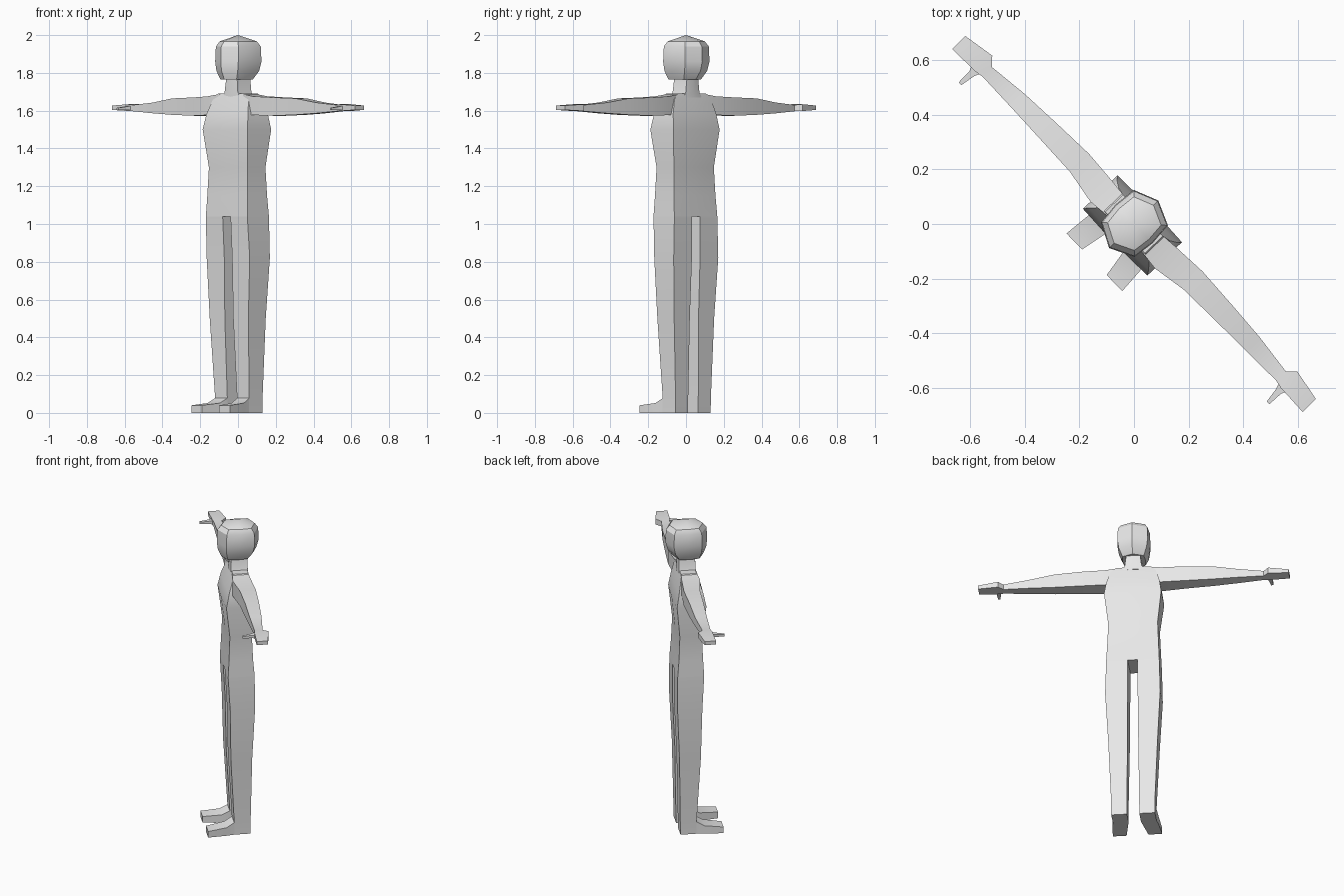
import bpy, bmesh, math

if "Cube" in bpy.data.objects:
    bpy.data.objects.remove(bpy.data.objects["Cube"])

TURN = math.radians(-46)   # the figure stands turned about the vertical axis

grey = bpy.data.materials.new("plain grey")
grey.diffuse_color = (0.8, 0.8, 0.8, 1)
grey.use_nodes = True
grey.node_tree.nodes["Principled BSDF"].inputs["Base Color"].default_value = grey.diffuse_color


def loft(name, rings, mirror=False, apex=None):
    """Skin a list of equal-length rings; close both ends (or run to an apex)."""
    bm = bmesh.new()
    loops = [[bm.verts.new(p) for p in ring] for ring in rings]
    n = len(loops[0])
    for a, b in zip(loops, loops[1:]):
        for i in range(n):
            j = (i + 1) % n
            bm.faces.new((a[i], a[j], b[j], b[i]))
    bm.faces.new(loops[0])
    if apex:
        tip = bm.verts.new(apex)
        for i in range(n):
            bm.faces.new((loops[-1][i], loops[-1][(i + 1) % n], tip))
    else:
        bm.faces.new(loops[-1])
    bmesh.ops.recalc_face_normals(bm, faces=bm.faces)
    mesh = bpy.data.meshes.new(name)
    bm.to_mesh(mesh)
    bm.free()
    mesh.materials.append(grey)
    obj = bpy.data.objects.new(name, mesh)
    bpy.context.collection.objects.link(obj)
    obj.rotation_euler.z = TURN
    bpy.ops.object.select_all(action='DESELECT')
    obj.select_set(True)
    bpy.context.view_layer.objects.active = obj
    bpy.ops.object.shade_smooth_by_angle(angle=math.radians(30))
    if mirror:
        m = obj.modifiers.new("mirror", 'MIRROR')
        m.use_clip = False
    return obj


def trunk_ring(z, w, front, back, bulge=0.006):
    """Box section with slightly raised centre lines front and back."""
    return [(-w, front, z), (0, front - bulge, z), (w, front, z),
            (w, back, z), (0, back + bulge, z), (-w, back, z)]


def box_z(z, x0, x1, front, back):
    return [(x0, front, z), (x1, front, z), (x1, back, z), (x0, back, z)]


def box_x(x, front, back, low, high):
    return [(x, front, low), (x, back, low), (x, back, high), (x, front, high)]


def box_y(y, x0, x1, low, high):
    return [(x0, y, low), (x1, y, low), (x1, y, high), (x0, y, high)]


# Torso from hips to shoulders
loft("torso", [trunk_ring(*r) for r in (
    (1.04, 0.158, -0.084, 0.075, 0.0),
    (1.15, 0.153, -0.078, 0.066),
    (1.30, 0.147, -0.072, 0.060),
    (1.50, 0.170, -0.096, 0.080),
    (1.585, 0.158, -0.078, 0.066),
    (1.66, 0.135, -0.054, 0.052),
    (1.69, 0.105, -0.045, 0.045))])

# Neck
loft("neck", [trunk_ring(*r) for r in (
    (1.67, 0.065, -0.050, 0.052),
    (1.70, 0.050, -0.050, 0.050),
    (1.80, 0.038, -0.045, 0.050))])

# Head: faceted, eight-sided, rising to a low point
outline = [(-0.088, -0.083), (0, -0.127), (0.088, -0.083), (0.098, 0),
           (0.090, 0.086), (0, 0.124), (-0.090, 0.086), (-0.098, 0)]
loft("head", [[(x * s, y * s + dy, z) for x, y in outline] for z, s, dy in (
    (1.765, 0.70, -0.012),
    (1.81, 0.92, -0.004),
    (1.86, 1.0, 0),
    (1.94, 0.97, 0),
    (1.967, 0.80, 0))], apex=(0, 0, 2.0))

# Legs
loft("legs", [box_z(*r) for r in (
    (1.04, 0.030, 0.158, -0.084, 0.075),
    (0.82, 0.030, 0.164, -0.072, 0.076),
    (0.50, 0.032, 0.147, -0.066, 0.062),
    (0.08, 0.037, 0.130, -0.043, 0.055),
    (0.00, 0.037, 0.130, -0.043, 0.053))], mirror=True)

# Feet, turned slightly outward
loft("feet", [box_y(*r) for r in (
    (0.00, 0.039, 0.128, 0.0, 0.076),
    (-0.043, 0.037, 0.130, 0.0, 0.078),
    (-0.090, 0.045, 0.138, 0.0, 0.052),
    (-0.202, 0.065, 0.147, 0.0, 0.040))], mirror=True)

# Arms and flat hands
loft("arms", [box_x(*r) for r in (
    (0.09, -0.050, 0.045, 1.580, 1.688),
    (0.17, -0.058, 0.052, 1.577, 1.676),
    (0.30, -0.036, 0.060, 1.573, 1.670),
    (0.47, -0.031, 0.052, 1.578, 1.665),
    (0.62, -0.027, 0.043, 1.586, 1.643),
    (0.775, -0.024, 0.025, 1.597, 1.630),
    (0.805, -0.030, 0.055, 1.598, 1.634),
    (0.925, -0.034, 0.034, 1.604, 1.627))], mirror=True)

# Thumbs
loft("thumbs", [box_y(*r) for r in (
    (-0.015, 0.785, 0.835, 1.602, 1.626),
    (-0.045, 0.797, 0.822, 1.604, 1.622),
    (-0.102, 0.806, 0.820, 1.603, 1.615))], mirror=True)
